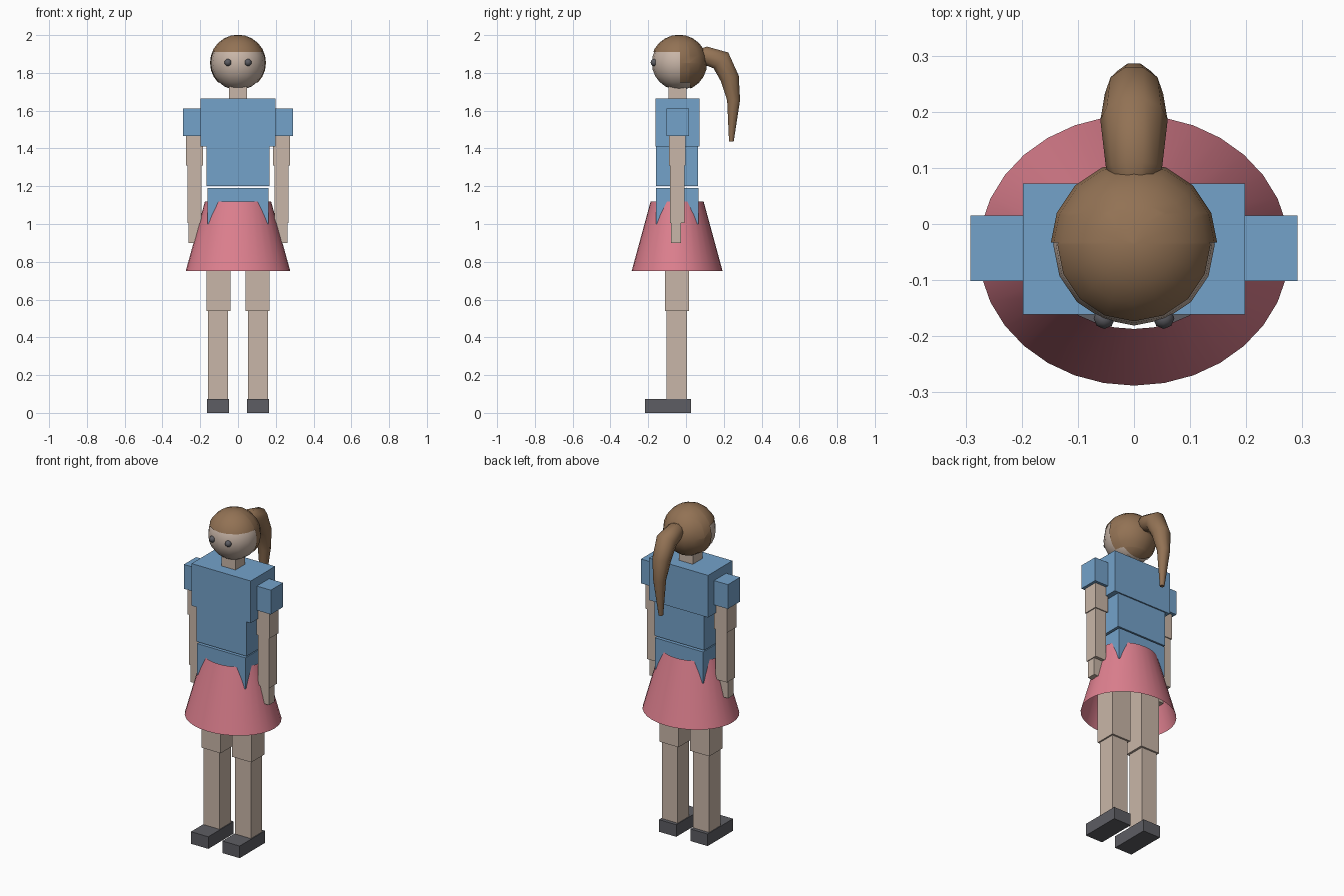
import bpy, bmesh, math
from mathutils import Vector, Matrix

if "Cube" in bpy.data.objects:
    bpy.data.objects.remove(bpy.data.objects["Cube"], do_unlink=True)


def material(name, rgb):
    m = bpy.data.materials.new(name)
    m.use_nodes = True
    m.diffuse_color = (*rgb, 1)
    m.node_tree.nodes["Principled BSDF"].inputs["Base Color"].default_value = (*rgb, 1)
    return m


skin = material("skin", (0.584, 0.468, 0.392))
blue = material("blue cloth", (0.174, 0.361, 0.591))
pink = material("pink cloth", (0.73, 0.216, 0.275))
brown = material("brown hair", (0.288, 0.168, 0.089))
grey = material("dark grey", (0.11, 0.11, 0.125))


def finish(name, bm, mat, smooth=False):
    mesh = bpy.data.meshes.new(name)
    bm.to_mesh(mesh)
    bm.free()
    mesh.materials.append(mat)
    ob = bpy.data.objects.new(name, mesh)
    bpy.context.collection.objects.link(ob)
    if smooth:
        bpy.ops.object.select_all(action="DESELECT")
        ob.select_set(True)
        bpy.context.view_layer.objects.active = ob
        bpy.ops.object.shade_smooth_by_angle(angle=math.radians(60))
    return ob


def box(name, mat, x, y, z):
    """Box from (min, max) pairs along each axis."""
    bm = bmesh.new()
    bmesh.ops.create_cube(bm, size=1)
    for v in bm.verts:
        v.co = [a + (b - a) * (c + 0.5) for (a, b), c in zip((x, y, z), v.co)]
    return finish(name, bm, mat)


def pair(name, mat, x, y, z):
    box("left_" + name, mat, x, y, z)
    box("right_" + name, mat, (-x[1], -x[0]), y, z)


def ball(centre, radius, segments, rings):
    bm = bmesh.new()
    bmesh.ops.create_uvsphere(bm, u_segments=segments, v_segments=rings, radius=radius,
                              matrix=Matrix.Translation(centre))
    return bm


# Torso
box("chest", blue, (-0.198, 0.198), (-0.161, 0.072), (1.41, 1.665))
box("abdomen", blue, (-0.167, 0.167), (-0.158, 0.064), (1.2, 1.41))
box("pelvis", blue, (-0.162, 0.162), (-0.16, 0.067), (1.0, 1.19))
box("neck", skin, (-0.047, 0.047), (-0.092, 0.002), (1.65, 1.76))

# Arms
pair("sleeve", blue, (0.17, 0.291), (-0.102, 0.015), (1.465, 1.612))
pair("upper_arm", skin, (0.186, 0.274), (-0.09, -0.002), (1.31, 1.48))
pair("forearm", skin, (0.193, 0.268), (-0.085, -0.008), (1.005, 1.31))
pair("hand", skin, (0.2, 0.263), (-0.079, -0.027), (0.9, 1.005))

# Legs
pair("thigh", skin, (0.039, 0.167), (-0.111, 0.016), (0.54, 1.0))
pair("shin", skin, (0.052, 0.158), (-0.102, 0.005), (0.07, 0.54))
pair("shoe", grey, (0.047, 0.163), (-0.217, 0.026), (0, 0.073))

# Skirt: open oval cone
bm = bmesh.new()
rims = []
for z, rx, ry in ((0.75, 0.277, 0.241), (1.12, 0.175, 0.14)):
    rims.append([bm.verts.new((rx * math.cos(a), ry * math.sin(a) - 0.047, z))
                 for a in (math.tau * i / 32 for i in range(32))])
low, high = rims
for i in range(32):
    j = (i + 1) % 32
    bm.faces.new((low[i], low[j], high[j], high[i]))
finish("skirt", bm, pink, True)

# Head and eyes
centre = Vector((0, -0.037, 1.853))
finish("head", ball(centre, 0.144, 16, 12), skin, True)
for side, name in ((1, "left_eye"), (-1, "right_eye")):
    finish(name, ball((side * 0.053, -0.168, 1.855), 0.019, 8, 6), grey, True)

# Hair cap: larger shell trimmed to a fringe and open around the face
fringe, temple, ear, nape = 1.91, -0.033, 1.75, 0.02
bm = ball(centre, 0.149, 16, 12)
for axis, value in ((2, fringe), (1, temple), (2, ear), (1, nape)):
    normal = Vector((0, 0, 0))
    normal[axis] = 1
    bmesh.ops.bisect_plane(bm, geom=bm.verts[:] + bm.edges[:] + bm.faces[:],
                           plane_co=normal * value, plane_no=normal)
bare = []
for f in bm.faces:
    c = f.calc_center_median()
    if not (c.z > fringe or c.y > nape or (c.y > temple and c.z > ear)):
        bare.append(f)
bmesh.ops.delete(bm, geom=bare, context="FACES")
finish("hair_cap", bm, brown, True)

# Ponytail: tapered tube along a path of (y, z, radius)
path = [(0.07, 1.892, 0.034), (0.1, 1.893, 0.05), (0.185, 1.866, 0.06),
        (0.232, 1.77, 0.052), (0.252, 1.655, 0.036), (0.24, 1.437, 0.013)]
bm = bmesh.new()
rings = []
for k, (y, z, r) in enumerate(path):
    a, b = path[max(k - 1, 0)], path[min(k + 1, len(path) - 1)]
    along = Vector((0, b[0] - a[0], b[1] - a[1])).normalized()
    side = Vector((1, 0, 0))
    up = side.cross(along)
    rings.append([bm.verts.new(Vector((0, y, z)) + r * (side * math.cos(t) + up * math.sin(t)))
                  for t in (math.tau * i / 10 for i in range(10))])
for lower, upper in zip(rings, rings[1:]):
    for i in range(10):
        j = (i + 1) % 10
        bm.faces.new((lower[i], lower[j], upper[j], upper[i]))
bm.faces.new(rings[0])
bm.faces.new(rings[-1])
bmesh.ops.recalc_face_normals(bm, faces=bm.faces)
finish("ponytail", bm, brown, True)
